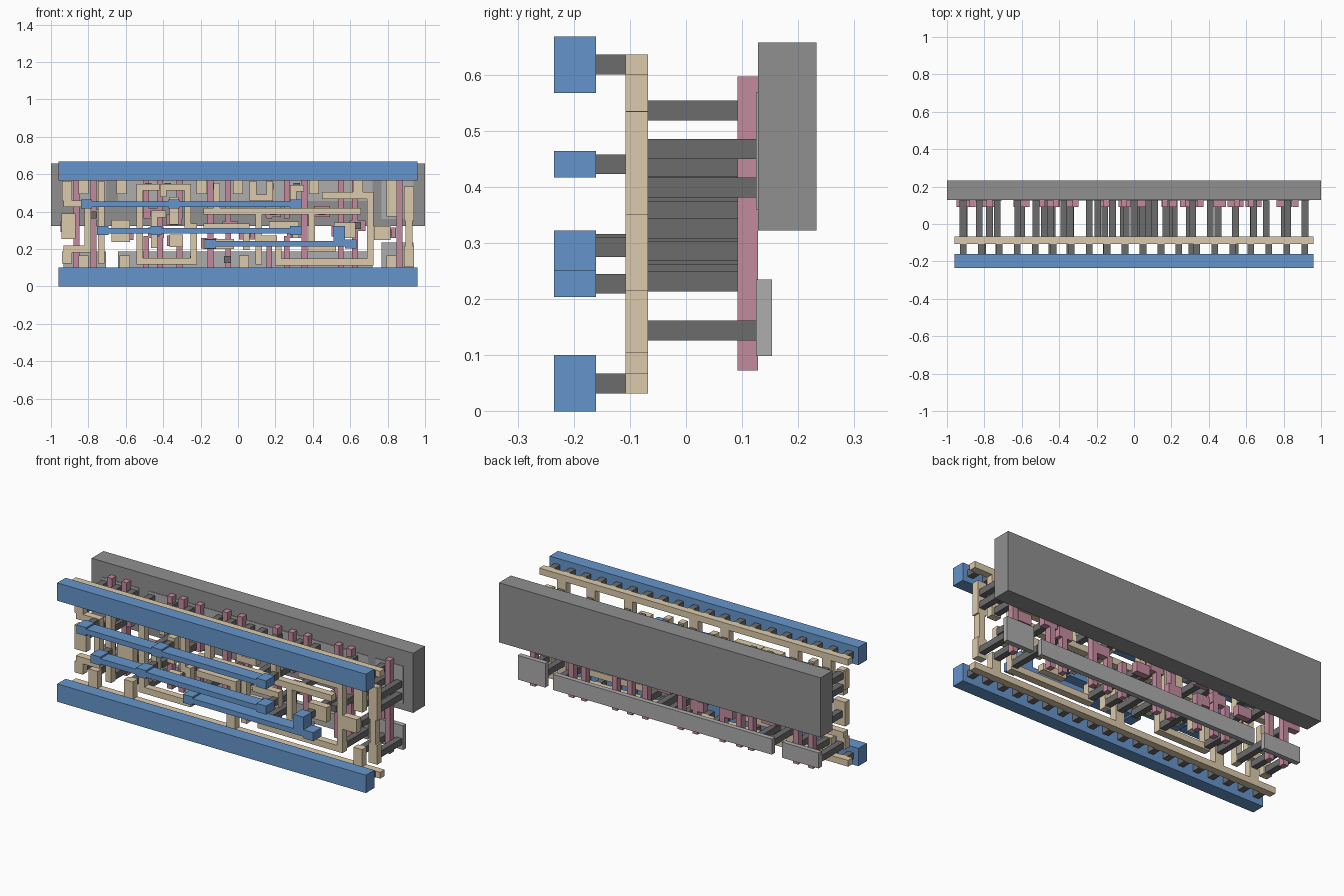
import bpy, bmesh

S = 0.20877            # layout units to model units
W, H = 9.2, 2.72       # layout width and rail spacing


def layer(name, rects, y0, y1, color):
    """One object: each layout rectangle (x0, z0, x1, z1) becomes a box from y0 to y1."""
    bm = bmesh.new()
    for a, b, c, d in rects:
        cube = bmesh.ops.create_cube(bm, size=1)["verts"]
        for v in cube:
            x, y, z = v.co
            v.co = (((a + c) / 2 + x * (c - a) - W / 2) * S,
                    (y0 + y1) / 2 + y * (y1 - y0),
                    ((b + d) / 2 + z * (d - b) + 0.24) * S)
    me = bpy.data.meshes.new(name)
    bm.to_mesh(me)
    bm.free()
    ob = bpy.data.objects.new(name, me)
    bpy.context.collection.objects.link(ob)
    m = bpy.data.materials.new(name + "_colour")
    m.diffuse_color = (*color, 1)
    me.materials.append(m)


def block(x, z, w=0.17, h=0.17):
    return (x - w / 2, z - h / 2, x + w / 2, z + h / 2)


def route(x, z, *turns, r=0.085):
    """Wire from (x, z); turns give the next x, then z, then x and so on."""
    out = []
    for i, t in enumerate(turns):
        nx, nz = (x, t) if i % 2 else (t, z)
        if (nx, nz) != (x, z):
            out.append((min(x, nx) - r, min(z, nz) - r, max(x, nx) + r, max(z, nz) + r))
        x, z = nx, nz
    return out


BLUE, BEIGE, PINK = (0.13, 0.30, 0.60), (0.72, 0.60, 0.41), (0.55, 0.26, 0.34)
DARK, GREY, LIGHT = (0.15,) * 3, (0.28,) * 3, (0.42,) * 3

# Back slab and the thin plates the posts land on
layer("back_well", [(-0.19, 1.305, 9.39, 2.91)], 0.128, 0.233, GREY)
plates = [(0.135, 1.22), (1.53, 8.05), (8.28, 9.1)]
layer("lower_plates", [(a, 0.235, b, 0.885 if a > 8 else 0.655) for a, b in plates],
      0.125, 0.153, LIGHT)
layer("upper_plates", [(a, 1.485 if a > 8 else 1.95, b, 2.485) for a, b in plates],
      0.125, 0.153, LIGHT)

# Pink gate fingers, each post landing on a wider pad
full = [.46, .9, 2.6, 3.9, 4.35, 6.3, 7.23, 7.6, 8.74]
split = [2.25, 3.1, 5.4, 5.85]
gate_posts = [(.25, 1.29), (.9, 1.59), (1.72, 1.08), (2.45, 1.62), (2.5, 1.13),
              (2.98, .93), (2.97, 1.47), (3.85, .87), (4.4, 1.29), (4.83, 1.1),
              (5.5, 1.68), (6.05, 1.13), (6.02, 1.83), (6.75, 1.68), (7.2, 1.17),
              (7.66, 1.32), (8.45, 1.13)]
fingers = [(x - .075, .11, x + .075, 2.62) for x in full]
for x in split:
    fingers += [(x - .075, .11, x + .075, 1.05), (x - .075, 1.5, x + .075, 2.6)]
layer("gate_fingers", fingers + [block(x, z, .4, .27) for x, z in gate_posts],
      0.092, 0.128, PINK)

# Beige routing layer: strips, then routed wires, pads and ties to the strips
wires = [(0, -.085, W, .085), (0, H - .085, W, H + .085)]
for path in [
    (.22, .43, .22, .72, .75, 1.88, .22, 2.38), (1.1, .43, 1.1, 2.38),   # left
    (2.5, 2.3, 2.085, .41, 3.465, 1.29, 3.315, 2.3, 2.69, 2.13),         # first latch
    (2.455, .83, 2.455, 1.615, 2.67),
    (4.055, 2.32, 4.055, 1.685, 6.015, 2.28, 6.2),                       # centre
    (3.8, 1.685, 4.1), (3.8, 1.285, 4.815, .78),
    (4.985, 2.37, 4.985, 2.03, 5.415, 2.37),
    (5.52, .98, 5.135, .41), (5.135, .98, 5.135, 1.52),
    (5.48, 1.335, 6.08, 1.08),
    (5.635, .72, 5.635, .385, 7.99, 2.09, 6.83),                         # right loop
    (6.1, 1.685, 7.67), (6.485, 1.6, 6.485, .735, 7.02),
    (8.98, .35, 8.98, 2.24),                                             # output
]:
    wires += route(*path)
wires += [block(.26, 1.3, .35, .65), block(.22, 2.2, .25, .5), block(.22, .5, .25, .3),
          block(1.6, 1.18, .48, .57), block(2.96, 1.7, .23, .7), block(3.02, .93, .35, .33),
          block(4.1, .85, .8, .25), block(7.33, 1.2, .55, .4), block(8.29, 1.13, .42, .37),
          block(8.98, .53, .26, .53), block(8.98, 1.88, .26, .88)]
top_ties, low_ties = [.64, 1.62, 3.67, 4.6, 6.55, 7.67], [.64, 1.7, 4.75, 8.53]
wires += [(x - .13, 2.13, x + .13, H) for x in top_ties] + [(8.4, 1.55, 8.67, H)]
wires += [(x - .13, 0, x + .13, .55) for x in low_ties]
layer("routing_wires", wires, -0.108, -0.068, BEIGE)

# Long posts from the routing layer back to gates and plates
layer("gate_posts", [block(x, z) for x, z in gate_posts], -0.068, 0.092, DARK)
posts = [(x, .45) for x in low_ties + [.22, 1.1, 2.09, 3.45, 4.33, 5.13, 5.63, 7.99, 8.98]]
posts += [(x, 2.33) for x in top_ties + [.22, 1.1, 2.3, 2.8, 4.05, 4.98, 5.42, 6.1, 8.53]]
posts += [(x, z) for x in (8.53, 8.98) for z in (1.67, 2.0)] + [(.22, 2.0), (1.1, 2.0)]
layer("plate_posts", [block(x, z) for x, z in posts], -0.068, 0.125, DARK)

# Blue front bars: two rails, three thin wires with a pad over every peg
layer("front_rails", [block(W / 2, z, W, .48) for z in (0, H)], -0.235, -0.16, BLUE)
nets = {1.87: (.72, 2.96, 6.08), 1.19: (1.14, 2.5, 6.08), .85: (3.89, 7.485)}
bars = [(7.045, .85, 7.335, 1.305)]
for z, xs in nets.items():
    bars += [(xs[0] - .145, z - .07, xs[-1] + .145, z + .07)]
    bars += [block(x, z, .29, .23) for x in xs]
layer("front_wires", bars, -0.235, -0.16, BLUE)

# Short pegs joining routing layer and blue bars
pegs = [(.23 + .46 * i, z) for i in range(20) for z in (0, H)]
pegs += [(x, z) for z, xs in nets.items() for x in xs if x != 7.485] + [(7.19, 1.165)]
layer("front_pegs", [block(x, z) for x, z in pegs], -0.16, -0.108, DARK)
